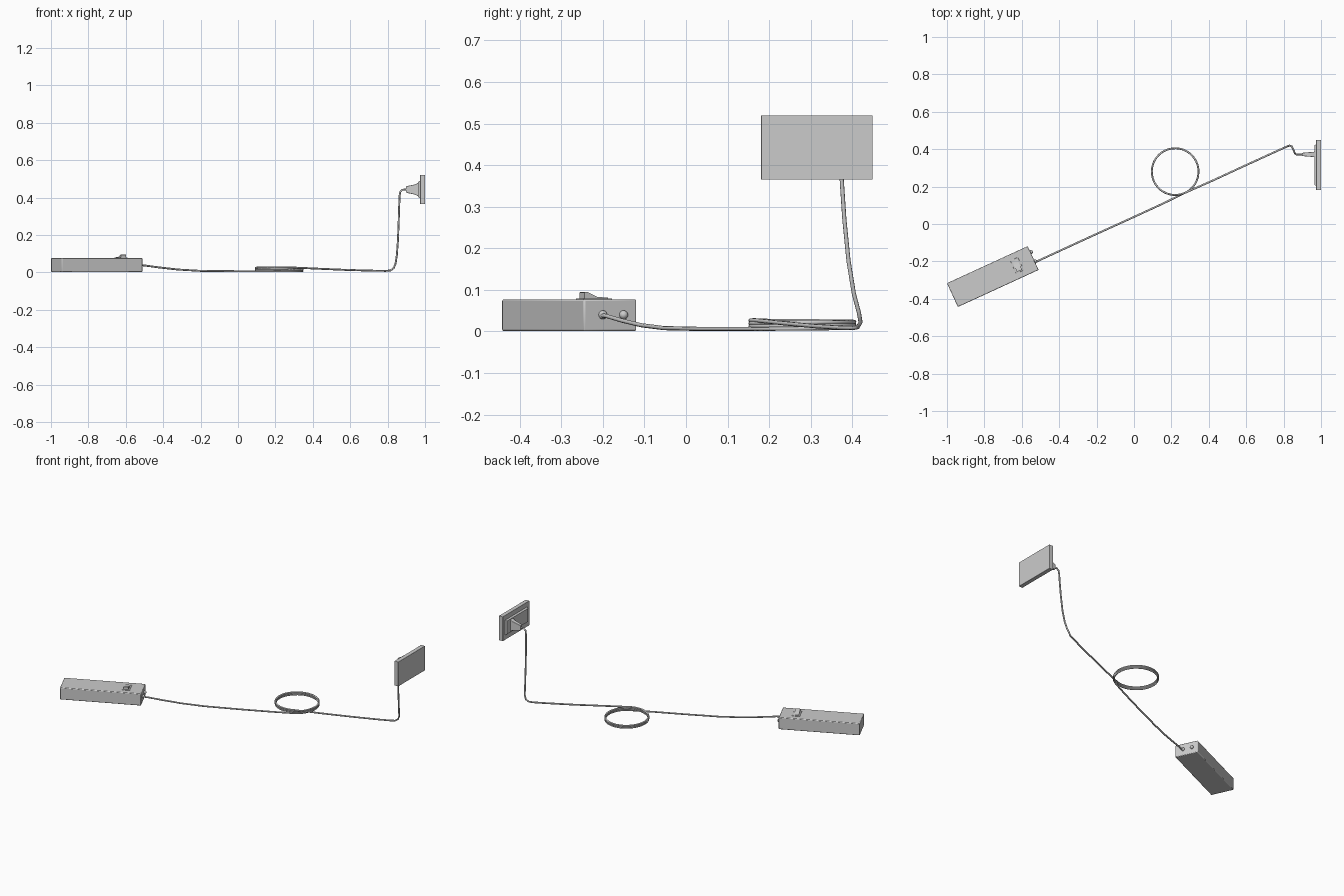
import bpy, bmesh, math
from mathutils import Matrix, Vector

if "Cube" in bpy.data.objects:
    bpy.data.objects.remove(bpy.data.objects["Cube"])

ANG = math.radians(24.65)
BOX = Matrix.Translation((-0.755, -0.281, 0)) @ Matrix.Rotation(ANG, 4, 'Z')
PLUG_Y, PLUG_Z = 0.372, 0.443

def finish(name, bm, bevel=0.0, segs=2, smooth=True):
    bmesh.ops.recalc_face_normals(bm, faces=bm.faces)
    me = bpy.data.meshes.new(name)
    bm.to_mesh(me)
    bm.free()
    ob = bpy.data.objects.new(name, me)
    bpy.context.collection.objects.link(ob)
    if bevel:
        m = ob.modifiers.new("bevel", 'BEVEL')
        m.width, m.segments = bevel, segs
    if smooth:
        bpy.context.view_layer.objects.active = ob
        ob.select_set(True)
        bpy.ops.object.shade_smooth_by_angle(angle=math.radians(35))
        ob.select_set(False)
    return ob

def block(name, lo, hi, mat=Matrix(), bevel=0.0):
    bm = bmesh.new()
    bmesh.ops.create_cube(bm, size=1)
    for v in bm.verts:
        v.co = mat @ Vector([(a + b) / 2 + c * (b - a) for a, b, c in zip(lo, hi, v.co)])
    return finish(name, bm, bevel)

def loft_x(name, sections, bevel=0.0):
    # rectangular sections along x: (x, y centre, half y, half z)
    bm = bmesh.new()
    rings = [[bm.verts.new((x, cy + sy * hy, PLUG_Z + sz * hz))
              for sy, sz in ((-1, -1), (1, -1), (1, 1), (-1, 1))]
             for x, cy, hy, hz in sections]
    for a, b in zip(rings, rings[1:]):
        for i in range(4):
            bm.faces.new((a[i], a[(i + 1) % 4], b[(i + 1) % 4], b[i]))
    bm.faces.new(rings[0])
    bm.faces.new(rings[-1])
    return finish(name, bm, bevel)

def dome(name, v):
    # rounded bushing on the end face of the box
    bm = bmesh.new()
    bmesh.ops.create_uvsphere(bm, u_segments=16, v_segments=10, radius=0.0105,
                              matrix=BOX @ Matrix.Translation((0.240, v, 0.040)))
    return finish(name, bm)

# Battery box
block("box_body", (-0.2375, -0.07, 0.001), (0.2375, 0.07, 0.077), BOX, 0.004)

# Rocker switch: bezel plus tilted paddle
block("switch_bezel", (0.12, -0.038, 0.07), (0.165, 0.038, 0.0795), BOX, 0.001)
bm = bmesh.new()
prof = [(-0.032, 0.075), (-0.032, 0.094), (-0.024, 0.095), (0.002, 0.083), (0.03, 0.0815), (0.03, 0.075)]
sides = [[bm.verts.new(BOX @ Vector((u, v, z))) for v, z in prof] for u in (0.128, 0.157)]
bm.faces.new(sides[0])
bm.faces.new(sides[1])
for i in range(len(prof)):
    j = (i + 1) % len(prof)
    bm.faces.new((sides[0][i], sides[0][j], sides[1][j], sides[1][i]))
finish("switch_rocker", bm)

# Cable bushing and jack
dome("cable_bushing", -0.021)
dome("jack", 0.034)

# Cable: straight run, coil, straight run, rise to the plug
R, CX, CY, TURNS, N = 0.125, 0.22, 0.28, 3, 40
pts = [(-0.545, -0.212, 0.040), (-0.50, -0.191, 0.037), (-0.42, -0.154, 0.026),
       (-0.32, -0.108, 0.015), (-0.2, -0.053, 0.008), (0.0, 0.038, 0.006), (0.15, 0.107, 0.006)]
for i in range(TURNS * N + 1):
    a = ANG - math.pi / 2 + 2 * math.pi * i / N
    pts.append((CX + R * math.cos(a), CY + R * math.sin(a), 0.006 + 0.021 * i / (TURNS * N)))
pts += [(0.42, 0.232, 0.020), (0.58, 0.306, 0.013), (0.72, 0.370, 0.009), (0.79, 0.402, 0.008),
        (0.815, 0.413, 0.010), (0.832, 0.420, 0.022), (0.842, 0.416, 0.045), (0.849, 0.404, 0.09),
        (0.855, 0.391, 0.17), (0.859, 0.381, 0.27), (0.862, 0.375, 0.36), (0.864, 0.373, 0.41),
        (0.868, 0.372, 0.432), (0.880, PLUG_Y, 0.442), (0.905, PLUG_Y, PLUG_Z)]
cu = bpy.data.curves.new("cable", 'CURVE')
cu.dimensions = '3D'
cu.bevel_depth = 0.005
cu.bevel_resolution = 2
cu.use_fill_caps = True
sp = cu.splines.new('POLY')
sp.points.add(len(pts) - 1)
for p, c in zip(sp.points, pts):
    p.co = (*c, 1)
sp.use_smooth = True
bpy.context.collection.objects.link(bpy.data.objects.new("cable", cu))

# Panel with tapered rear mount and flat tapered plug
block("panel", (0.974, 0.181, 0.365), (1.0, 0.449, 0.520), bevel=0.001)
loft_x("panel_mount", [(0.964, 0.315, 0.105, 0.042), (0.976, 0.315, 0.112, 0.048)])
loft_x("plug_body", [(0.897, PLUG_Y, 0.008, 0.016), (0.912, PLUG_Y, 0.010, 0.020),
                     (0.950, PLUG_Y, 0.013, 0.028), (0.968, PLUG_Y, 0.015, 0.040)], 0.002)
